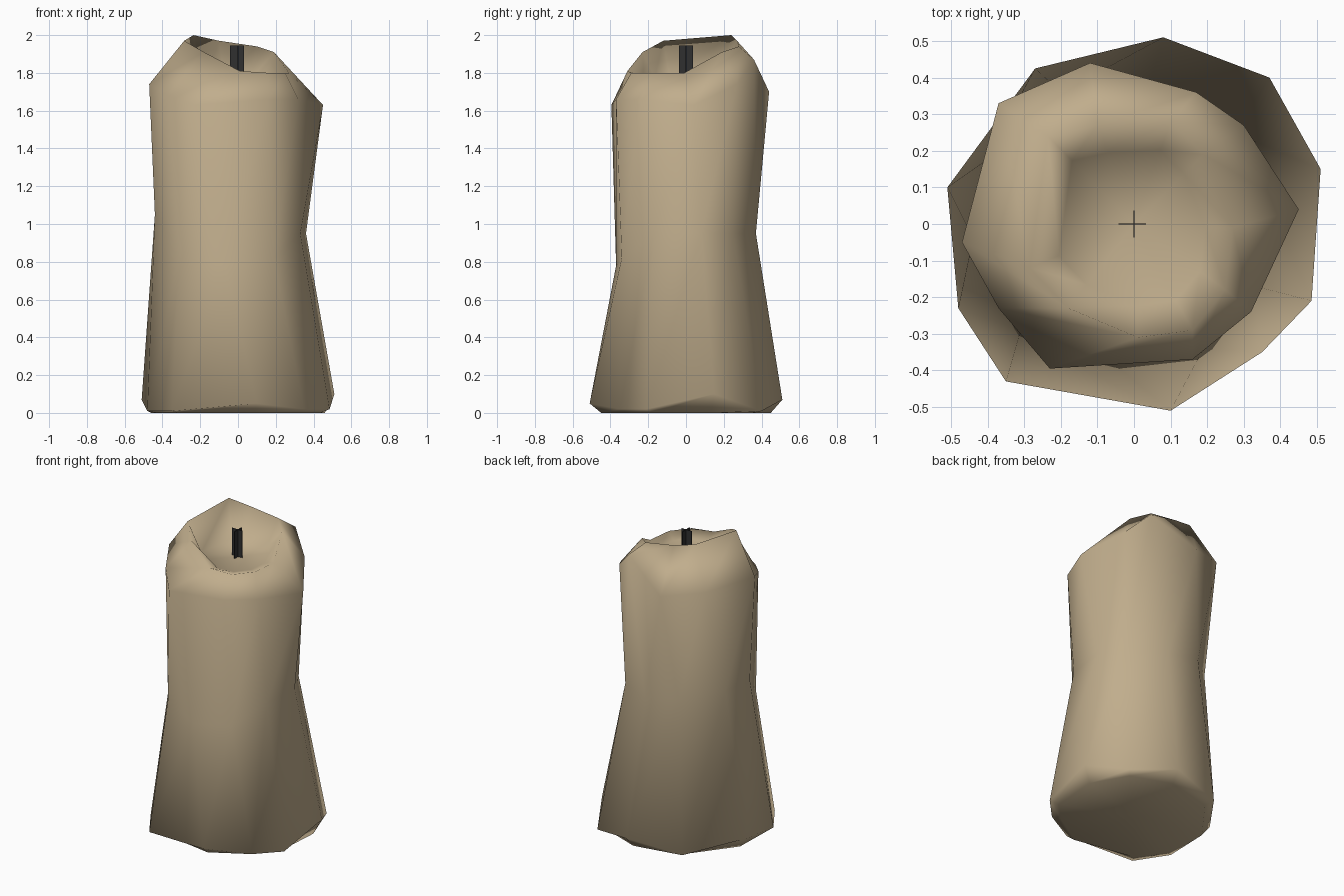
import bpy, bmesh
from mathutils import Vector

if "Cube" in bpy.data.objects:
    bpy.data.objects.remove(bpy.data.objects["Cube"])


def material(name, rgb):
    m = bpy.data.materials.new(name)
    m.diffuse_color = (*rgb, 1)
    m.use_nodes = True
    m.node_tree.nodes["Principled BSDF"].inputs["Base Color"].default_value = m.diffuse_color
    return m


def make_object(name, bm, mat, smooth):
    bmesh.ops.recalc_face_normals(bm, faces=bm.faces)
    me = bpy.data.meshes.new(name)
    bm.to_mesh(me)
    bm.free()
    me.materials.append(mat)
    for p in me.polygons:
        p.use_smooth = smooth
    ob = bpy.data.objects.new(name, me)
    bpy.context.collection.objects.link(ob)
    return ob


wax = material("tan wax", (0.53, 0.42, 0.265))
char = material("charred wick", (0.03, 0.03, 0.03))

# Irregular ten-sided cross-sections of the melted candle
base = [(.51, .15, .10), (.37, .40, .01), (.08, .51, .07), (-.27, .425, .02), (-.51, .10, .07),
        (-.48, -.23, .01), (-.35, -.43, .01), (.10, -.51, .05), (.35, -.35, .02), (.485, -.21, .02)]
waist = [(.36, .08, .95), (.27, .25, .95), (.04, .37, .95), (-.2, .36, 1.0), (-.41, .17, 1.05),
         (-.44, -.04, 1.05), (-.31, -.29, .85), (-.07, -.37, .78), (.19, -.34, .82), (.33, -.17, .95)]
shoulder = [(.45, .04, 1.63), (.30, .27, 1.74), (.17, .36, 1.87), (-.12, .44, 1.70), (-.37, .33, 1.75),
            (-.47, -.05, 1.74), (-.37, -.23, 1.68), (-.23, -.395, 1.63), (.16, -.37, 1.66), (.32, -.24, 1.66)]
rim = [(.27, -.01, 1.80), (.19, .19, 1.91), (.10, .28, 1.94), (-.10, .27, 1.97), (-.235, .24, 2.0),
       (-.285, -.12, 1.97), (-.18, -.23, 1.91), (.01, -.31, 1.81), (.16, -.29, 1.80), (.25, -.18, 1.80)]
# Sunken pool and underside follow the rim and base rings
pool = [(x * .72, y * .72, 1.775) for x, y, z in rim]
foot = [(x * .9, y * .88, 0) for x, y, z in base]

# Candle body: rings skinned from underside to pool
bm = bmesh.new()
rings = [[bm.verts.new(p) for p in r] for r in (foot, base, waist, shoulder, rim, pool)]
for a, b in zip(rings, rings[1:]):
    for i in range(10):
        j = (i + 1) % 10
        bm.faces.new((a[i], a[j], b[j], b[i]))
for ring, z in ((rings[0], 0), (rings[-1], 1.765)):
    c = bm.verts.new((0, 0, z))
    for i in range(10):
        bm.faces.new((ring[i], ring[(i + 1) % 10], c))
make_object("candle_body", bm, wax, True)

# Wick: two crossed thin strips
bm = bmesh.new()
for size in ((.075, .004, .2), (.004, .075, .2)):
    vs = bmesh.ops.create_cube(bm, size=1)["verts"]
    bmesh.ops.scale(bm, vec=Vector(size), verts=vs)
    bmesh.ops.translate(bm, vec=(-.005 if size[0] > .01 else 0, 0, 1.845), verts=vs)
make_object("wick", bm, char, False)
